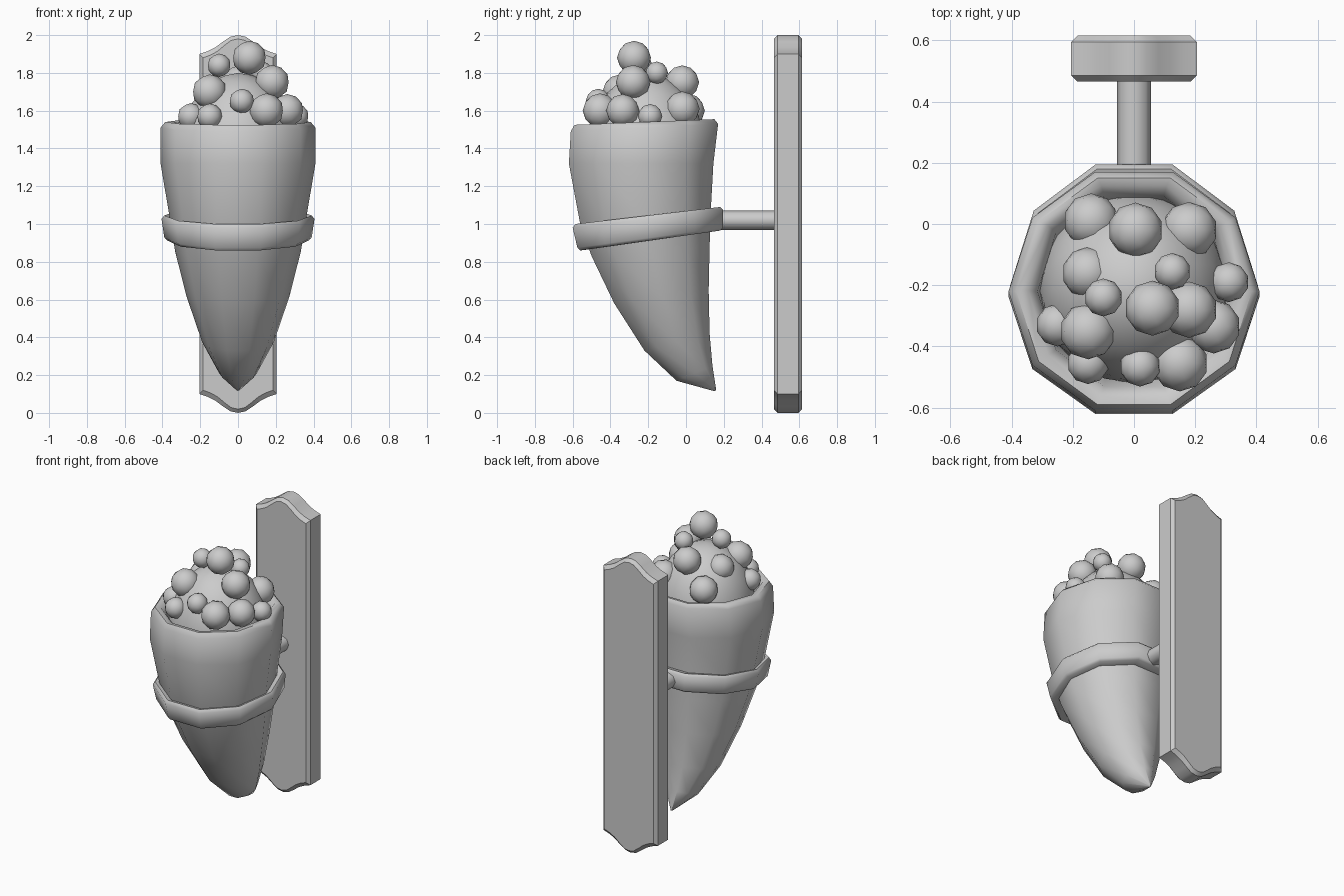
import bpy, bmesh, math
from mathutils import Vector

cube = bpy.data.objects.get("Cube")
if cube:
    bpy.data.objects.remove(cube, do_unlink=True)

grey = bpy.data.materials.new("plain_grey")
grey.use_nodes = True
grey.diffuse_color = (0.6, 0.6, 0.6, 1)
grey.node_tree.nodes["Principled BSDF"].inputs["Base Color"].default_value = (0.6, 0.6, 0.6, 1)


def finish(name, bm, angle):
    bmesh.ops.recalc_face_normals(bm, faces=bm.faces)
    mesh = bpy.data.meshes.new(name)
    bm.to_mesh(mesh)
    bm.free()
    mesh.materials.append(grey)
    obj = bpy.data.objects.new(name, mesh)
    bpy.context.collection.objects.link(obj)
    bpy.ops.object.select_all(action='DESELECT')
    obj.select_set(True)
    bpy.context.view_layer.objects.active = obj
    bpy.ops.object.shade_smooth_by_angle(angle=math.radians(angle))
    return obj


def loft(name, loops, angle, closed=False):
    """Skin a list of point loops, capping the ends unless closed."""
    bm = bmesh.new()
    rows = [[bm.verts.new(p) for p in loop] for loop in loops]
    n = len(rows[0])
    pairs = list(zip(rows, rows[1:]))
    if closed:
        pairs.append((rows[-1], rows[0]))
    else:
        bm.faces.new(rows[0])
        bm.faces.new(rows[-1])
    for a, b in pairs:
        for i in range(n):
            j = (i + 1) % n
            bm.faces.new((a[i], a[j], b[j], b[i]))
    return finish(name, bm, angle)


def tilted_ring(front_y, front_z, back_y, back_z, rx, sides=10):
    """Ten-sided section leaning from its front edge to its back edge."""
    reach = math.sin(math.radians(72))
    loop = []
    for i in range(sides):
        a = math.tau * i / sides
        t = 0.5 + 0.5 * math.sin(a) / reach
        loop.append((rx * math.cos(a), front_y + (back_y - front_y) * t,
                     front_z + (back_z - front_z) * t))
    return loop


# Horn-shaped holder, from the inside wall over the rim down to the tip
horn = [
    (-.50, 1.33, .06, 1.36, .30), (-.53, 1.48, .09, 1.51, .315),
    (-.56, 1.52, .125, 1.55, .345), (-.59, 1.525, .15, 1.555, .385),
    (-.61, 1.49, .17, 1.53, .41), (-.62, 1.32, .145, 1.32, .41),
    (-.56, 1.0, .13, 1.05, .36), (-.50, .83, .125, .88, .333),
    (-.38, .58, .12, .65, .272), (-.22, .33, .125, .42, .19),
    (-.05, .17, .14, .25, .10), (.15, .115, .16, .12, .005),
]
loft("horn_holder", [tilted_ring(*s) for s in horn], 60)

# Bevelled band around the holder
band = [
    (-.53, .985, .12, 1.07, .345), (-.585, 1.0, .18, 1.09, .39),
    (-.60, .98, .195, 1.075, .405), (-.575, .875, .195, .98, .39),
    (-.56, .86, .18, .965, .375), (-.48, .87, .11, .955, .32),
]
loft("holder_band", [tilted_ring(*s) for s in band], 50, closed=True)

# Rod joining the band to the backboard
loft("support_rod", [[(.056 * math.cos(math.tau * i / 8), y,
                       1.02 + .052 * math.sin(math.tau * i / 8)) for i in range(8)]
                     for y in (.12, .5)], 50)

# Backboard with curved ends and chamfered edges
end = [(.205, .9), (.16, .915), (.12, .935), (.08, .965), (.04, .992), (0, 1)]
half = end + [(-x, z) for x, z in reversed(end[:-1])]
outline = half + [(-x, -z) for x, z in half]


def board_loop(y, inset):
    return [(x * (1 - inset * 5), y, 1 + z - math.copysign(inset, z)) for x, z in outline]


loft("backboard", [board_loop(.465, .02), board_loop(.485, 0),
                   board_loop(.595, 0), board_loop(.615, .02)], 25)


def ball(name, centre, radii, detail=2):
    bm = bmesh.new()
    bmesh.ops.create_icosphere(bm, subdivisions=detail, radius=1)
    bmesh.ops.scale(bm, vec=Vector(radii), verts=bm.verts)
    bmesh.ops.translate(bm, vec=Vector(centre), verts=bm.verts)
    return finish(name, bm, 60)


# Mound filling the holder
ball("filling_mound", (0, -.21, 1.4), (.31, .31, .4), 3)

# Round lumps scattered over the mound: x, y, z, radius
lumps = [
    (-.14, .01, 1.60, .09), (.005, -.02, 1.75, .09), (.18, -.02, 1.61, .092),
    (-.15, -.16, 1.69, .085), (.125, -.155, 1.80, .06), (-.10, -.24, 1.84, .062),
    (.06, -.275, 1.88, .09), (.31, -.19, 1.57, .065), (.18, -.28, 1.75, .092),
    (.26, -.335, 1.60, .088), (-.25, -.33, 1.57, .07), (-.15, -.35, 1.70, .092),
    (-.15, -.455, 1.57, .068), (.02, -.465, 1.65, .066), (.15, -.455, 1.60, .092),
]
for i, (x, y, z, r) in enumerate(lumps):
    ball(f"lump_{i + 1}", (x, y, z), (r, r, r))
